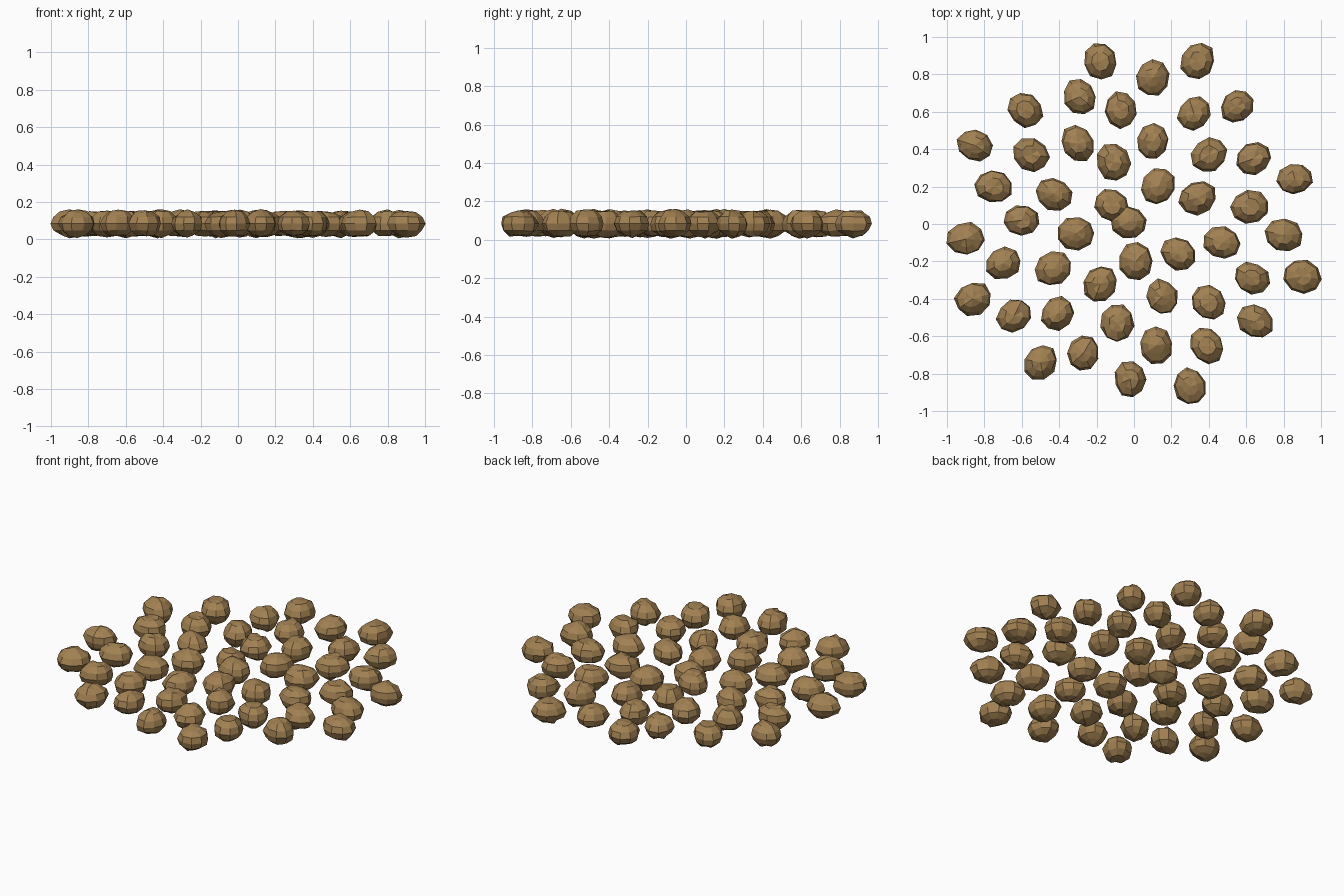
import bpy
import bmesh
import math
import random
from mathutils import Vector

random.seed(7)

default_cube = bpy.data.objects.get("Cube")
if default_cube:
    bpy.data.objects.remove(default_cube, do_unlink=True)

SEGMENTS, RINGS = 9, 6
LONG, SHORT, TALL = 0.1, 0.087, 0.071   # half sizes of one stone
MIDDLE = 0.084                          # height of the stone centres


def make_material(name, colour):
    material = bpy.data.materials.new(name)
    material.use_nodes = True
    rgba = (*colour, 1.0)
    material.diffuse_color = rgba
    shader = material.node_tree.nodes["Principled BSDF"]
    shader.inputs["Base Color"].default_value = rgba
    shader.inputs["Roughness"].default_value = 0.9
    return material


brown = make_material("earthy_brown", (0.36, 0.22, 0.085))


def make_stone(name, x, y):
    """A flat-faced lumpy ball, stretched away from the middle of the field."""
    bm = bmesh.new()
    bmesh.ops.create_uvsphere(bm, u_segments=SEGMENTS, v_segments=RINGS, radius=1.0)
    for vert in bm.verts:
        # Gentle lumps at the sides, stronger dents and points near the poles
        steep = abs(vert.co.z)
        rough = 0.06 if steep < 0.6 else 0.11
        vert.co *= 1 + random.uniform(-rough, rough)
    size = random.uniform(0.96, 1.04)
    for vert in bm.verts:
        vert.co = Vector((vert.co.x * LONG * size,
                          vert.co.y * SHORT * size,
                          max(vert.co.z * TALL, -MIDDLE)))
    mesh = bpy.data.meshes.new(name)
    bm.to_mesh(mesh)
    bm.free()
    mesh.materials.append(brown)
    stone = bpy.data.objects.new(name, mesh)
    stone.location = (x, y, MIDDLE)
    stone.rotation_euler.z = math.atan2(y, x)
    bpy.context.collection.objects.link(stone)
    return stone


# Stone centres, scattered along a sunflower spiral, listed from back to front
spots = [
    (-.18, .87), (.1, .78), (.34, .87), (-.29, .68), (-.58, .61), (-.07, .61),
    (.32, .59), (.55, .63), (-.85, .42), (-.55, .37), (-.3, .43), (-.11, .33),
    (.1, .44), (.4, .37), (.64, .35), (.86, .24), (-.75, .2), (-.43, .16),
    (.13, .2), (.34, .14), (.62, .09), (-.12, .1), (-.03, .01), (-.6, .02),
    (-.31, -.05), (-.9, -.08), (.47, -.1), (.8, -.06), (.01, -.2), (.24, -.16),
    (-.7, -.21), (-.43, -.24), (-.18, -.32), (.63, -.29), (.9, -.28), (-.86, -.4),
    (-.64, -.49), (-.41, -.48), (.15, -.39), (.4, -.42), (-.09, -.53), (.65, -.52),
    (.12, -.65), (.39, -.65), (-.5, -.74), (-.27, -.69), (-.02, -.83), (.3, -.87),
]

for number, (x, y) in enumerate(spots, start=1):
    make_stone(f"stone_{number}", x, y)
